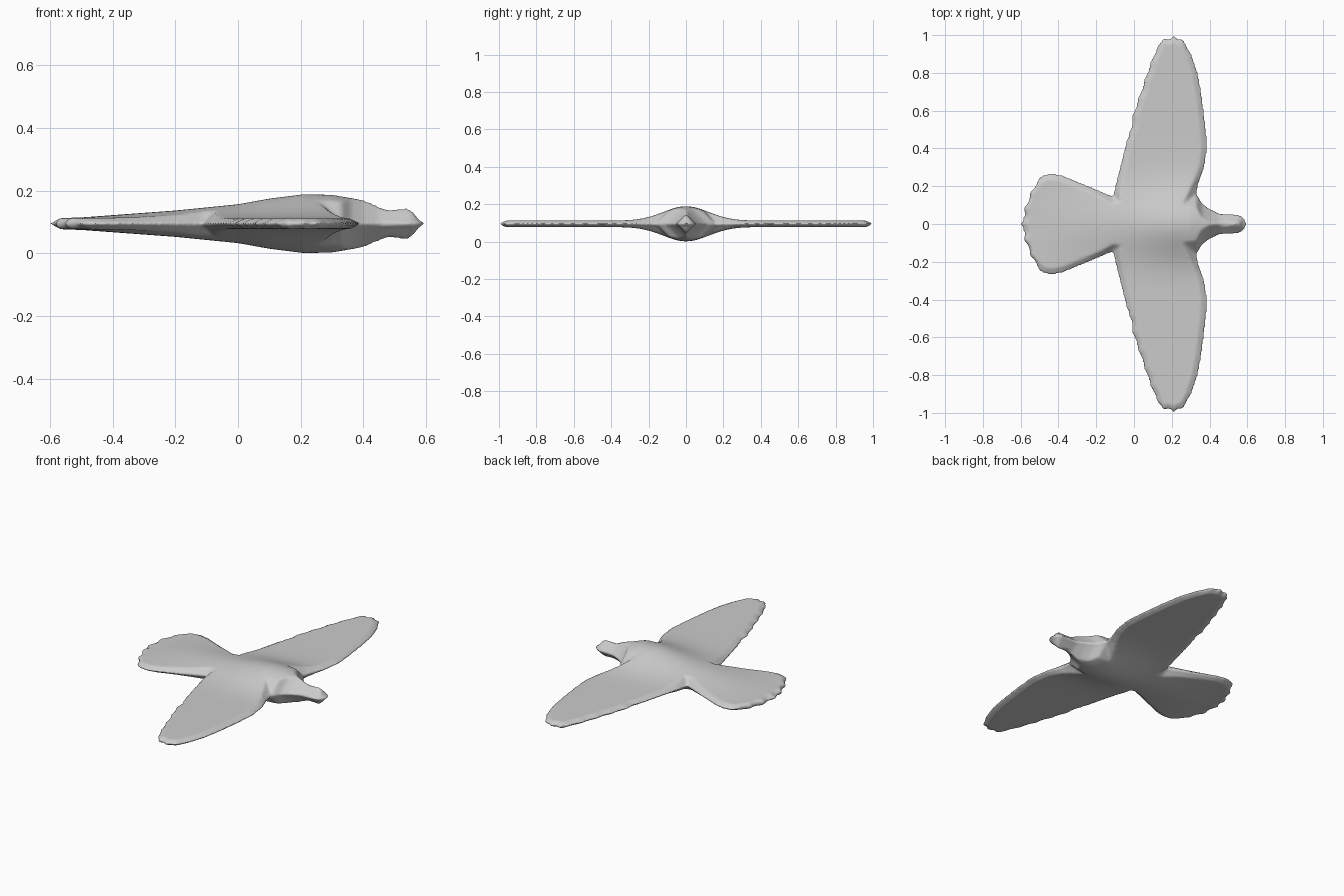
import bpy, bmesh
from math import sin, exp

MID = 0.095      # height of the plane the wings lie in
FLAT = 0.017     # half thickness of the feathers

# body and tail: (x, half width)
BODY = [(-.6, .01), (-.59, .07), (-.57, .13), (-.55, .175), (-.52, .23), (-.48, .262),
        (-.43, .268), (-.38, .258), (-.25, .205), (-.11, .145), (0, .17), (.25, .17),
        (.33, .16), (.36, .11), (.4, .08), (.45, .056), (.55, .05), (.58, .035), (.594, .01)]
# back line: (x, half thickness)
BACK = [(-.6, .017), (-.5, .02), (-.2, .042), (0, .062), (.1, .08), (.21, .094),
        (.3, .092), (.41, .073), (.48, .041), (.54, .052), (.594, .005)]
# wing: (distance from middle, rear x, front x)
WING = [(0, -.1, .32), (.14, -.11, .33), (.2, -.1, .337), (.3, -.075, .373), (.4, -.05, .388),
        (.5, -.025, .382), (.6, -.005, .37), (.7, .03, .357), (.8, .062, .338),
        (.9, .1, .305), (.96, .125, .275), (.99, .15, .25), (1, .17, .23)]


def sample(table, t):
    """Interpolate a table linearly at t."""
    for a, b in zip(table, table[1:]):
        if t <= b[0]:
            f = (t - a[0]) / (b[0] - a[0])
            return [p + (q - p) * f for p, q in zip(a[1:], b[1:])]
    return table[-1][1:]


def half_thickness(x, y, edge):
    """Rounded body blending into flat feathers with a bevelled rim."""
    h = FLAT + (sample(BACK, x)[0] - FLAT) * exp(-(y / .17) ** 2)
    return max(.005, h * min(1, edge / max(.03, h)))


def feather(x, y):
    """Pull the trailing edges into small feather scallops."""
    if x < -.4:
        x += .016 * abs(sin(y * 38)) * min(1, (-.4 - x) / .15)
    if abs(y) > .45:
        rear, front = sample(WING, abs(y))
        back = max(0, min(1, (front - x) / (front - rear)))
        x += .009 * abs(sin(y * 33)) * back ** 4
    if abs(y) > .88:
        y -= .02 * abs(sin(x * 60)) * (abs(y) - .88) / .12 * (1 if y > 0 else -1)
    return x, y


def loft(bm, start, end, section, steps=160, across=48):
    """Closed shell of rings; section(t) gives the points across one station."""
    rings = []
    for i in range(steps + 1):
        t = start + (end - start) * i / steps
        to_end = min(t - start, end - t)
        top, bottom = [], []
        for j in range(across + 1):
            x, y, edge = section(t, j / across)
            h = half_thickness(x, y, min(edge, to_end))
            x, y = feather(x, y)
            top.append(bm.verts.new((x, y, MID + h)))
            bottom.append(bm.verts.new((x, y, MID - h)))
        rings.append(top + bottom[::-1])
    n = len(rings[0])
    for a, b in zip(rings, rings[1:]):
        for k in range(n):
            m = (k + 1) % n
            bm.faces.new((a[k], a[m], b[m], b[k]))
    for ring in (rings[0], rings[-1]):
        for k in range(across // 1):
            bm.faces.new((ring[k], ring[k + 1], ring[n - 2 - k], ring[n - 1 - k]))


def body_section(x, f):
    w = sample(BODY, x)[0]
    y = w * (2 * f - 1)
    return x, y, w - abs(y)


def wing_section(y, f):
    rear, front = sample(WING, abs(y))
    x = rear + (front - rear) * f
    return x, y, min(x - rear, front - x)


cube = bpy.data.objects.get("Cube")
if cube:
    bpy.data.objects.remove(cube, do_unlink=True)

# body with tail, and the pair of wings
bm = bmesh.new()
loft(bm, -.6, .594, body_section)
loft(bm, -1, 1, wing_section, steps=280)
bmesh.ops.recalc_face_normals(bm, faces=bm.faces)
mesh = bpy.data.meshes.new("bird")
bm.to_mesh(mesh)
bm.free()
bird = bpy.data.objects.new("bird", mesh)
bpy.context.collection.objects.link(bird)

# plumage colour
grey = bpy.data.materials.new("light_grey")
grey.use_nodes = True
colour = (.6, .6, .6, 1)
grey.diffuse_color = colour
grey.node_tree.nodes["Principled BSDF"].inputs["Base Color"].default_value = colour
mesh.materials.append(grey)

# fuse the shells into one smooth skin
remesh = bird.modifiers.new("fuse", 'REMESH')
remesh.mode = 'VOXEL'
remesh.voxel_size = .008
remesh.use_smooth_shade = True
soften = bird.modifiers.new("soften", 'SMOOTH')
soften.factor = .5
soften.iterations = 4
